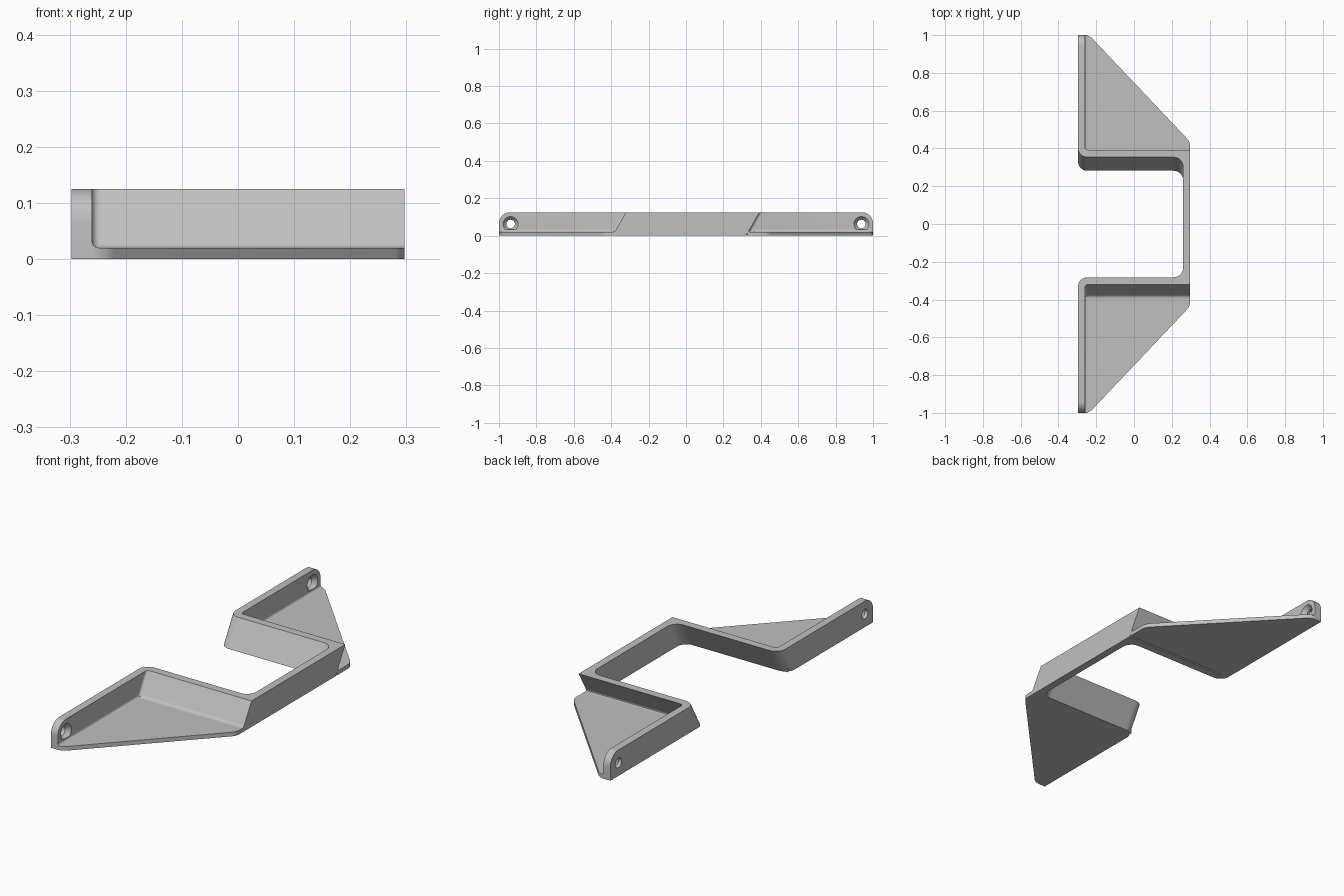
import bpy, bmesh, math
from mathutils import Vector

if "Cube" in bpy.data.objects:
    bpy.data.objects.remove(bpy.data.objects["Cube"])

X, T = 0.297, 0.037          # half width, wall thickness
H, P = 0.125, 0.02           # wall height, plate thickness
YI, YO = 0.318, 0.357        # inner and outer faces of the webs at mid height
LEAN = math.tan(math.radians(30))
FILLET = 0.013

grey = bpy.data.materials.new("light_grey")
grey.use_nodes = True
grey.diffuse_color = (0.53, 0.53, 0.53, 1)
grey.node_tree.nodes["Principled BSDF"].inputs["Base Color"].default_value = grey.diffuse_color


def round_corners(points, steps=8):
    """Turn (x, y, radius) corners into an outline with arcs."""
    out = []
    for i, (x, y, r) in enumerate(points):
        p = Vector((x, y))
        if r == 0:
            out.append(p)
            continue
        a = (Vector(points[i - 1][:2]) - p).normalized()
        b = (Vector(points[(i + 1) % len(points)][:2]) - p).normalized()
        half = a.angle(b) / 2
        centre = p + (a + b).normalized() * r / math.sin(half)
        start = p + a * r / math.tan(half) - centre
        end = p + b * r / math.tan(half) - centre
        for k in range(steps + 1):
            ray = start.lerp(end, k / steps).normalized()
            out.append(centre + ray * r)
    return out


def prism(name, ring, offset):
    """Extrude a closed ring of 3D points along an offset."""
    bm = bmesh.new()
    low = [bm.verts.new(p) for p in ring]
    high = [bm.verts.new(Vector(p) + Vector(offset)) for p in ring]
    bm.faces.new(low[::-1])
    bm.faces.new(high)
    n = len(ring)
    for i in range(n):
        j = (i + 1) % n
        bm.faces.new((low[i], low[j], high[j], high[i]))
    bmesh.ops.recalc_face_normals(bm, faces=bm.faces)
    return finish(name, bm)


def finish(name, bm):
    mesh = bpy.data.meshes.new(name)
    bm.to_mesh(mesh)
    bm.free()
    mesh.materials.append(grey)
    obj = bpy.data.objects.new(name, mesh)
    bpy.context.collection.objects.link(obj)
    return obj


def combine(target, tool, operation):
    mod = target.modifiers.new(operation.lower(), "BOOLEAN")
    mod.operation, mod.solver, mod.object = operation, "EXACT", tool
    with bpy.context.temp_override(object=target, active_object=target):
        bpy.ops.object.modifier_apply(modifier=mod.name)
    bpy.data.objects.remove(tool)


def smooth(obj):
    bpy.ops.object.select_all(action="DESELECT")
    obj.select_set(True)
    bpy.context.view_layer.objects.active = obj
    bpy.ops.object.shade_smooth_by_angle(angle=math.radians(28))


# Folded wall: end flanges, two webs and the crossbar in one outline
outline = round_corners([
    (-X, -1, 0), (T - X, -1, 0), (T - X, -YO, 0.015), (X, -YO, 0),
    (X, YO, 0), (T - X, YO, 0.015), (T - X, 1, 0), (-X, 1, 0),
    (-X, YI, 0.05), (X - T, YI, 0.05), (X - T, -YI, 0.05), (-X, -YI, 0.05)])
bracket = prism("bracket", [(p.x, p.y, 0) for p in outline], (0, 0, H))

# Lean the middle section and round the upper flange ends
bm = bmesh.new()
bm.from_mesh(bracket.data)
for v in bm.verts:
    if abs(v.co.y) < 0.6:
        v.co.y += LEAN * (v.co.z - H / 2)
tips = [e for e in bm.edges
        if all(abs(v.co.y) > 0.99 and v.co.z > H - 0.001 for v in e.verts)]
bmesh.ops.bevel(bm, geom=tips, offset=0.06, segments=10, profile=0.5,
                affect="EDGES", clamp_overlap=False)
bm.to_mesh(bracket.data)
bm.free()

for side in (-1, 1):
    # Triangular base plate
    root = side * YO - LEAN * H / 2 + 0.02 - side * 0.012
    plate = round_corners([
        (-X, side, 0), (-0.238, side, 0.06), (X, side * 0.435, 0.06),
        (X, root, 0), (0.01 - X, root, 0)])
    combine(bracket, prism("plate", [(p.x, p.y, 0) for p in plate], (0, 0, P)), "UNION")

    # Countersunk screw hole
    circle = [2 * math.pi * i / 32 for i in range(32)]
    bm = bmesh.new()
    rings = []
    for x, r in ((-X - 0.05, 0.023), (-X + 0.016, 0.023), (T - X, 0.04), (T - X + 0.02, 0.04)):
        rings.append([bm.verts.new((x, side * 0.938 + r * math.cos(a), H / 2 + r * math.sin(a)))
                      for a in circle])
    for low, high in zip(rings, rings[1:]):
        for i in range(32):
            j = (i + 1) % 32
            bm.faces.new((low[i], low[j], high[j], high[i]))
    bm.faces.new(rings[0])
    bm.faces.new(rings[-1])
    bmesh.ops.recalc_face_normals(bm, faces=bm.faces)
    combine(bracket, finish("hole_cutter", bm), "DIFFERENCE")
smooth(bracket)


def cove(corner, along, up):
    """Concave fillet section between two directions."""
    c, a, b = Vector(corner), Vector(along), Vector(up).normalized()
    curve = [c + a * FILLET * (1 - t) ** 2 + b * FILLET * t ** 2
             for t in (k / 6 for k in range(7))]
    return [c - (a + b) * 0.002] + curve


# Soft fillets where the plates meet the walls
for side, label in ((-1, "front"), (1, "back")):
    section = cove((T - X, P), (1, 0), (0, 1))
    length = 1 - YO - 0.01
    smooth(prism(label + "_flange_fillet",
                 [(p.x, side, p.y) for p in section], (0, -side * length, 0)))
    base = side * YO + LEAN * (P - H / 2)
    section = cove((base, P), (side, 0), (LEAN, 1))
    smooth(prism(label + "_web_fillet",
                 [(T - X - 0.005, p.x, p.y) for p in section], (2 * X - T + 0.005, 0, 0)))
